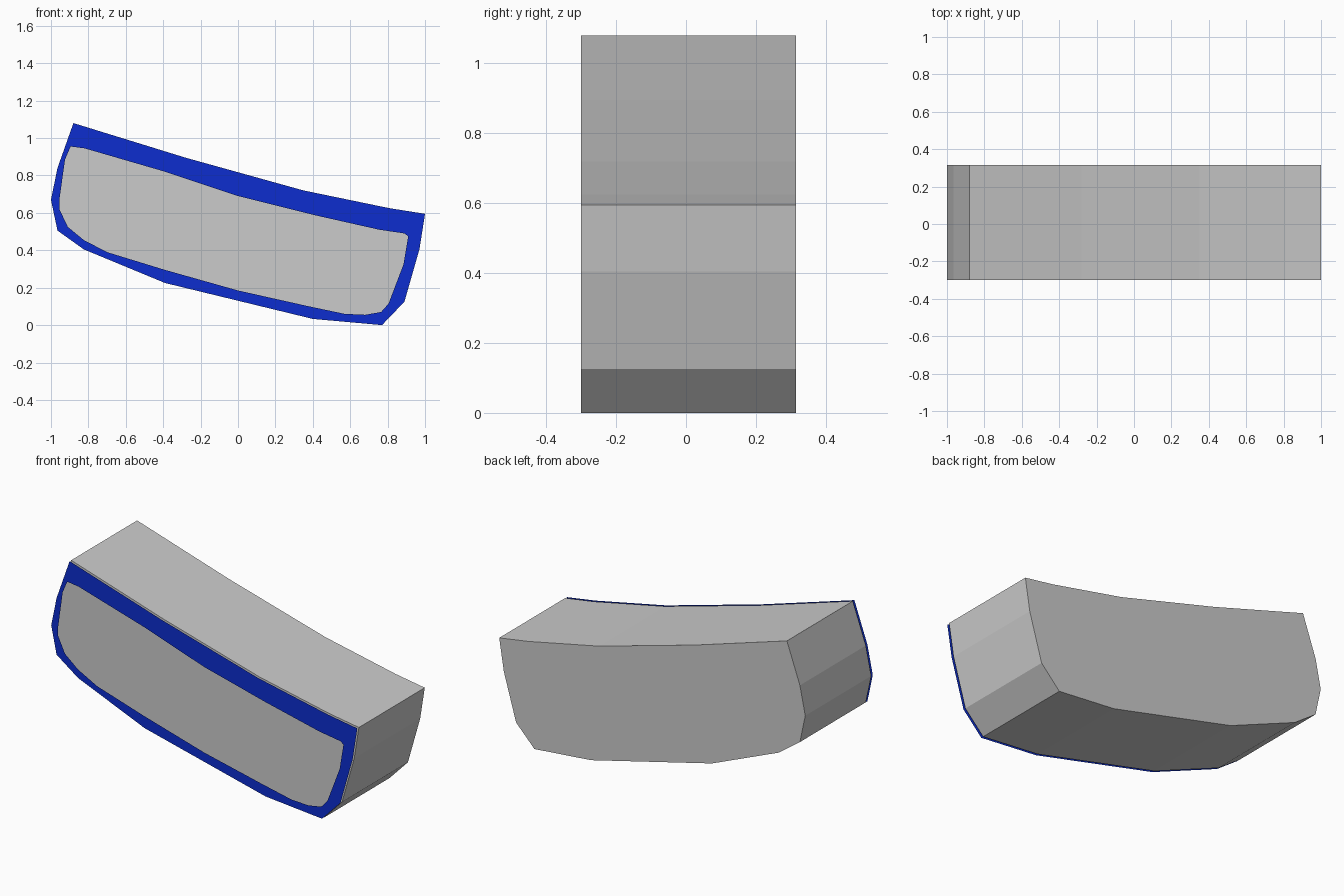
import bpy, bmesh
from mathutils import Vector

if "Cube" in bpy.data.objects:
    bpy.data.objects.remove(bpy.data.objects["Cube"])

def material(name, rgb):
    m = bpy.data.materials.new(name)
    m.diffuse_color = (*rgb, 1)
    m.use_nodes = True
    m.node_tree.nodes["Principled BSDF"].inputs["Base Color"].default_value = m.diffuse_color
    return m

grey = material("light grey", (0.6, 0.6, 0.6))
blue = material("deep blue", (0.004, 0.027, 0.62))

# Side profile of the curved block, as (x, z)
OUTLINE = [(-0.88, 1.08), (-0.28, 0.895), (0.35, 0.72), (0.81, 0.625), (1.0, 0.595),
           (0.97, 0.405), (0.89, 0.125), (0.77, 0.0), (0.40, 0.033), (-0.39, 0.225),
           (-0.825, 0.405), (-0.965, 0.505), (-1.0, 0.67), (-0.965, 0.84)]

# Inner edge of the painted border
INNER = [(-0.895, 0.955), (-0.925, 0.885), (-0.955, 0.67), (-0.955, 0.62), (-0.91, 0.525),
         (-0.825, 0.455), (-0.70, 0.39), (-0.39, 0.295), (0.0, 0.185), (0.38, 0.1),
         (0.57, 0.06), (0.68, 0.055), (0.765, 0.07), (0.805, 0.115), (0.885, 0.325),
         (0.91, 0.475), (0.89, 0.49), (0.755, 0.51), (0.4, 0.59), (0.0, 0.69),
         (-0.39, 0.82), (-0.82, 0.945)]

FRONT, BACK, SHEET = -0.30, 0.315, -0.315

def finish(bm, name, mat):
    me = bpy.data.meshes.new(name)
    bm.to_mesh(me)
    bm.free()
    me.materials.append(mat)
    ob = bpy.data.objects.new(name, me)
    bpy.context.collection.objects.link(ob)
    return ob

def loop(bm, points, y):
    vs = [bm.verts.new((x, y, z)) for x, z in points]
    return vs, [bm.edges.new((vs[i - 1], vs[i])) for i in range(len(vs))]

# Solid block: profile extruded front to back
bm = bmesh.new()
vs, _ = loop(bm, OUTLINE, FRONT)
face = bm.faces.new(vs)
ext = bmesh.ops.extrude_face_region(bm, geom=[face], use_keep_orig=True)
moved = [g for g in ext["geom"] if isinstance(g, bmesh.types.BMVert)]
bmesh.ops.translate(bm, verts=moved, vec=(0, BACK - FRONT, 0))
bmesh.ops.recalc_face_normals(bm, faces=bm.faces[:])
finish(bm, "block", grey)

# Blue border sheet floating just in front of the block
bm = bmesh.new()
edges = loop(bm, OUTLINE, SHEET)[1] + loop(bm, INNER, SHEET)[1]
bmesh.ops.triangle_fill(bm, edges=edges, use_beauty=True, normal=Vector((0, -1, 0)))
bm.normal_update()
for f in bm.faces:
    if f.normal.y > 0:
        f.normal_flip()
finish(bm, "front_border", blue)
